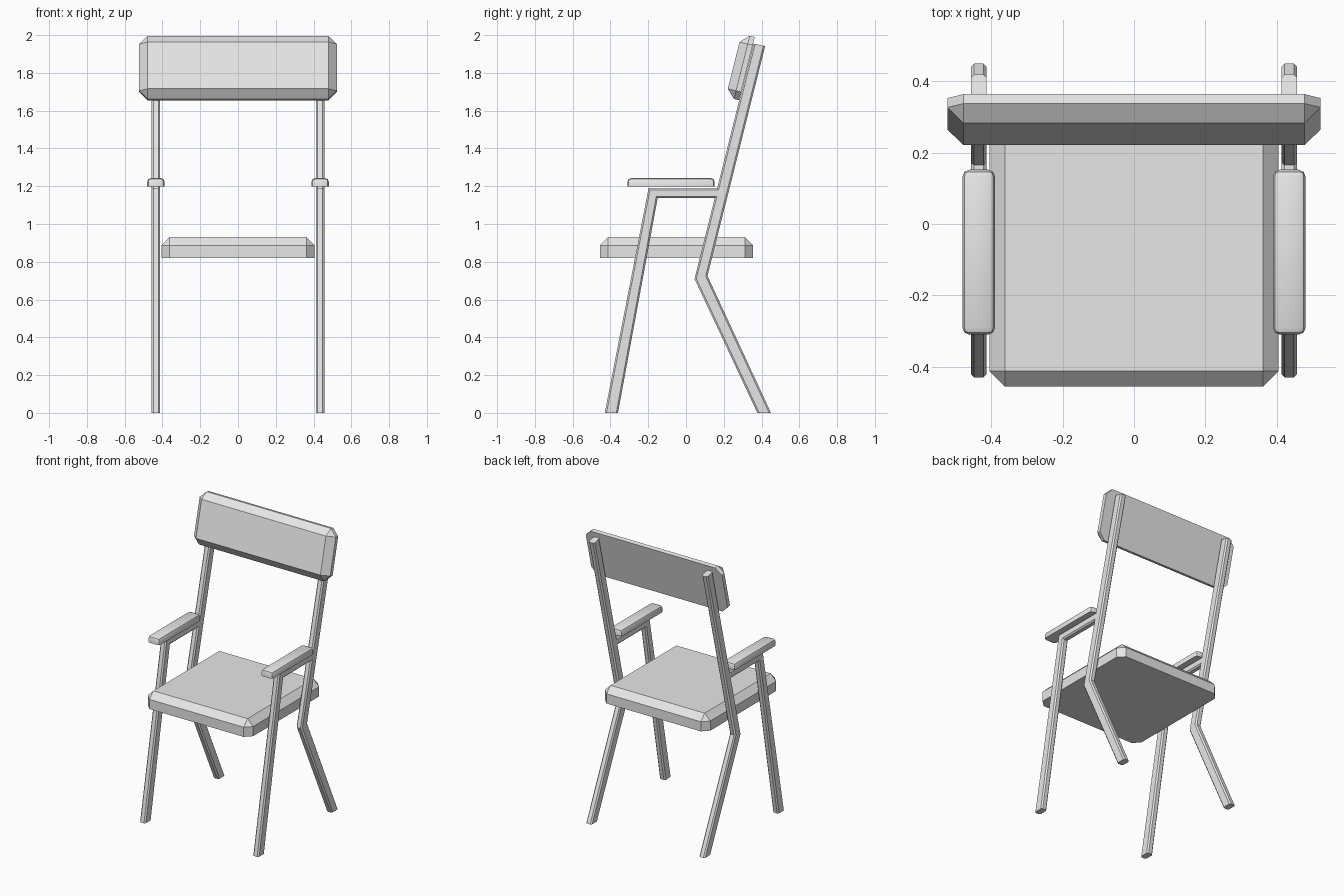
import bpy, bmesh, math
from mathutils import Matrix, Vector

cube = bpy.data.objects.get("Cube")
if cube:
    bpy.data.objects.remove(cube, do_unlink=True)

grey = bpy.data.materials.new("plain grey")
grey.use_nodes = True
colour = (0.8, 0.8, 0.8, 1)
grey.diffuse_color = colour
grey.node_tree.nodes["Principled BSDF"].inputs["Base Color"].default_value = colour


def finish(name, bm):
    bmesh.ops.recalc_face_normals(bm, faces=bm.faces)
    mesh = bpy.data.meshes.new(name)
    bm.to_mesh(mesh)
    bm.free()
    obj = bpy.data.objects.new(name, mesh)
    mesh.materials.append(grey)
    bpy.context.collection.objects.link(obj)
    bpy.ops.object.select_all(action="DESELECT")
    obj.select_set(True)
    bpy.context.view_layer.objects.active = obj
    bpy.ops.object.shade_smooth_by_angle(angle=math.radians(30))
    return obj


def cushion(name, size, chamfer, segments=1):
    """Slab on a flat sharp base, with every other edge chamfered."""
    bm = bmesh.new()
    bmesh.ops.create_cube(bm, size=1)
    bmesh.ops.translate(bm, verts=bm.verts, vec=(0, 0, 0.5))
    bmesh.ops.scale(bm, verts=bm.verts, vec=size)
    edges = [e for e in bm.edges if max(v.co.z for v in e.verts) > 0]
    bmesh.ops.bevel(bm, geom=edges, offset=chamfer, segments=segments,
                    profile=0.5, affect="EDGES")
    return finish(name, bm)


def side_frame(name, x, width, outline):
    """Side outline in y and z, given thickness along x."""
    bm = bmesh.new()
    face = bm.faces.new([bm.verts.new((x - width / 2, y, z)) for y, z in outline])
    grown = bmesh.ops.extrude_face_region(bm, geom=[face])
    verts = [g for g in grown["geom"] if isinstance(g, bmesh.types.BMVert)]
    bmesh.ops.translate(bm, verts=verts, vec=(width, 0, 0))
    # Soften the long edges of the tubing
    edges = [e for e in bm.edges if abs(e.verts[0].co.x - e.verts[1].co.x) < 0.001
             and e.calc_length() > 0.1]
    bmesh.ops.bevel(bm, geom=edges, offset=0.009, segments=1, affect="EDGES")
    return finish(name, bm)


# Seat
seat = cushion("seat", (0.81, 0.81, 0.11), 0.043)
seat.location = (0, -0.05, 0.82)

# Backrest, its flat base resting on the leaning posts
lean = math.atan(0.25)
back = cushion("backrest", (1.046, 0.345, 0.072), 0.045)
forward = Vector((0, -math.cos(lean), math.sin(lean)))
up = Vector((0, math.sin(lean), math.cos(lean)))
right = up.cross(forward)
back.matrix_world = (Matrix.Translation(Vector((0, 0.28, 1.655)) + up * 0.1725)
                     @ Matrix((right, up, forward)).transposed().to_4x4())

# Front leg, arm rail, back post and rear leg as one bent frame per side
outline = [(-0.43, 0), (-0.36, 0), (-0.15, 1.137), (0.152, 1.137),
           (0.045, 0.71), (0.378, 0), (0.45, 0), (0.114, 0.725),
           (0.419, 1.942), (0.357, 1.955), (0.165, 1.19), (-0.198, 1.19)]
for side, sign in (("left", 1), ("right", -1)):
    side_frame(side + "_frame", sign * 0.435, 0.044, outline)
    arm = cushion(side + "_armrest", (0.092, 0.462, 0.045), 0.02, 2)
    arm.location = (sign * 0.435, -0.079, 1.198)
